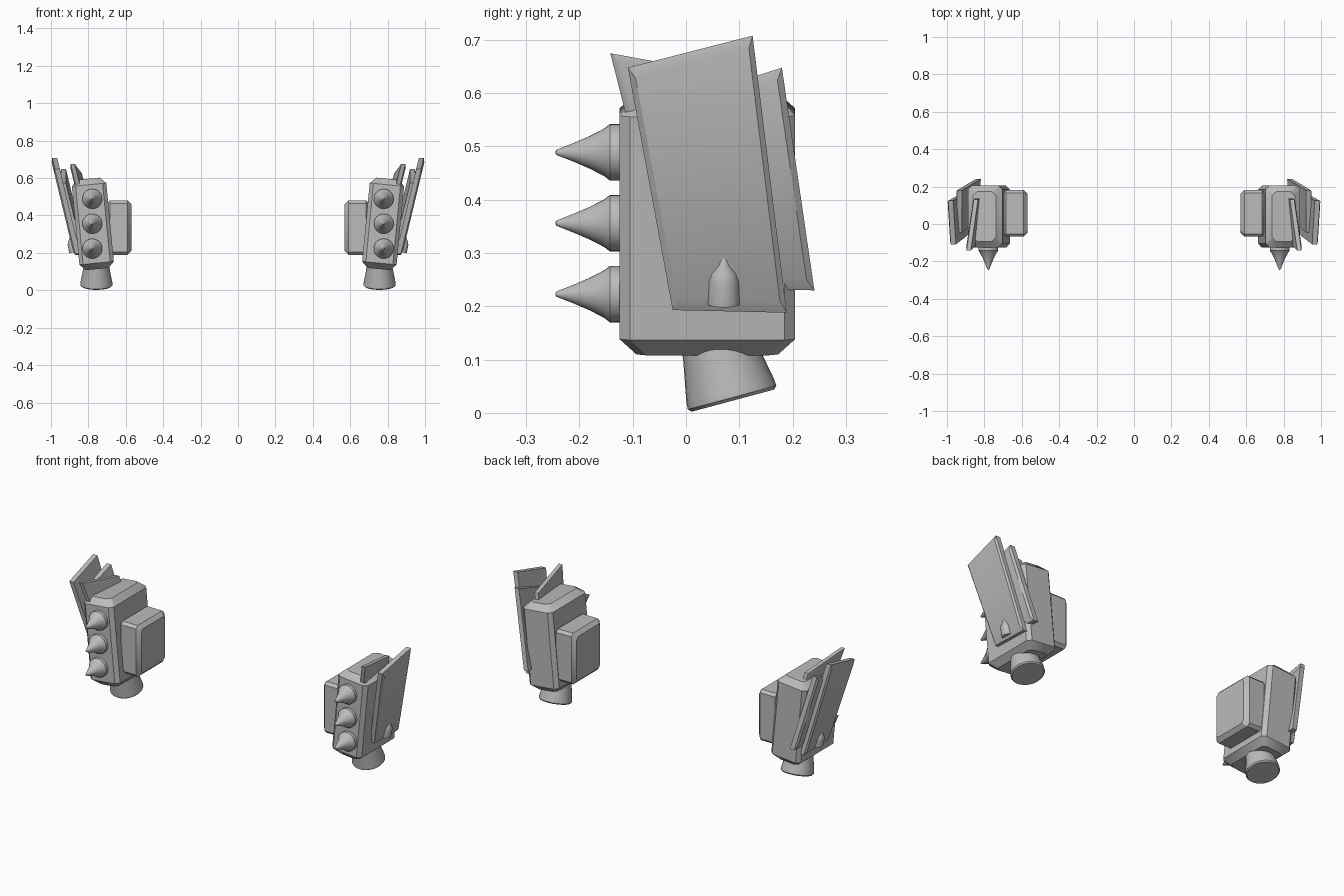
import bpy, bmesh, math
from mathutils import Matrix, Vector

cube = bpy.data.objects.get("Cube")
if cube:
    bpy.data.objects.remove(cube, do_unlink=True)

metal = bpy.data.materials.new("grey_metal")
metal.use_nodes = True
GREY = (0.5, 0.5, 0.5, 1)
metal.diffuse_color = GREY
metal.node_tree.nodes["Principled BSDF"].inputs["Base Color"].default_value = GREY


def finish(name, bm, side, matrix=Matrix(), angle=30):
    """Place the mesh, reflect it for the right-hand side and shade it."""
    bm.transform(Matrix.Diagonal((side, 1, 1, 1)) @ matrix)
    bmesh.ops.recalc_face_normals(bm, faces=bm.faces)
    mesh = bpy.data.meshes.new(name)
    bm.to_mesh(mesh)
    bm.free()
    mesh.materials.append(metal)
    obj = bpy.data.objects.new(name, mesh)
    bpy.context.collection.objects.link(obj)
    bpy.ops.object.select_all(action="DESELECT")
    obj.select_set(True)
    bpy.context.view_layer.objects.active = obj
    bpy.ops.object.shade_smooth_by_angle(angle=math.radians(angle))


def skin(rings):
    """Join equal rings of points into a closed solid."""
    bm = bmesh.new()
    loops = [[bm.verts.new(p) for p in ring] for ring in rings]
    for a, b in zip(loops, loops[1:]):
        for i in range(len(a)):
            j = (i + 1) % len(a)
            bm.faces.new((a[i], a[j], b[j], b[i]))
    bm.faces.new(loops[0][::-1])
    bm.faces.new(loops[-1])
    return bm


def chamfered_box(size, corner, cap):
    """Box with cut vertical corners and sloping borders at both ends."""
    x, y, z = (s / 2 for s in size)

    def ring(inset, height):
        a, b = x - inset, y - inset
        pts = []
        for sx, sy in ((1, 1), (-1, 1), (-1, -1), (1, -1)):
            pair = [(sx * a, sy * (b - corner), height),
                    (sx * (a - corner), sy * b, height)]
            pts += pair if sx * sy > 0 else pair[::-1]
        return pts
    return skin([ring(cap, -z), ring(0, cap - z), ring(0, z - cap), ring(cap, z)])


def lathe(profile, count=32):
    """Turn (radius, height) points around z."""
    turn = [math.tau * i / count for i in range(count)]
    return skin([[(r * math.cos(t), r * math.sin(t), h) for t in turn]
                 for r, h in profile])


def plate(outline, base, lean, yaw, thick=0.035, inset=0.025, edge=0.008):
    """Leaning plate from a (y, z) outline, with a bevelled outer face."""
    mid = sum((Vector(p) for p in outline), Vector((0, 0))) / len(outline)

    def ring(depth, shrink):
        pts = []
        for p in outline:
            q = Vector(p)
            q += (mid - q).normalized() * shrink
            pts.append((base + lean * q.y + yaw * q.x - depth, q.x, q.y))
        return pts
    return skin([ring(thick, 0), ring(edge, 0), ring(0, inset)])


def place(x, y, z, angle=0, axis="Y"):
    return Matrix.Translation((x, y, z)) @ Matrix.Rotation(math.radians(angle), 4, axis)


SPIKE = [(0.053, -0.02), (0.053, 0.018), (0.045, 0.028), (0.031, 0.055),
         (0.018, 0.085), (0.005, 0.118), (0.002, 0.12)]
NOZZLE = [(0.08, 0), (0.086, 0.006), (0.085, 0.02), (0.07, 0.1), (0.068, 0.14)]
STUD = [(0.031, 0), (0.029, 0.045), (0.024, 0.06), (0.013, 0.075),
        (0.009, 0.09), (0.002, 0.102)]

for side, label in ((1, "left"), (-1, "right")):
    # Main casing and the block on its inner side
    finish(label + "_casing", chamfered_box((0.185, 0.33, 0.485), 0.02, 0.032),
           side, place(0.776, 0.04, 0.355, 5.5))
    finish(label + "_inner_block", chamfered_box((0.29, 0.25, 0.135), 0.015, 0.02),
           side, place(0.638, 0.057, 0.335, 90))

    # Row of front spikes
    for i in range(3):
        finish(f"{label}_spike_{i + 1}", lathe(SPIKE), side,
               place(0.779, -0.125, 0.223 + 0.133 * i, 90, "X"))

    # Flared nozzle underneath
    finish(label + "_nozzle", lathe(NOZZLE), side, place(0.757, 0.088, 0.023, 15, "X"), 40)

    # Overlapping outer plates
    finish(label + "_large_plate",
           plate([(-0.109, 0.648), (-0.025, 0.193), (0.189, 0.188), (0.125, 0.708)],
                 0.832, 0.24, 0.0), side)
    finish(label + "_rear_plate",
           plate([(-0.045, 0.575), (0.02, 0.235), (0.241, 0.23), (0.18, 0.648)],
                 0.82, 0.23, -0.08), side)
    finish(label + "_front_plate",
           plate([(-0.142, 0.675), (-0.06, 0.35), (0.19, 0.35), (0.13, 0.625)],
                 0.74, 0.22, -0.1, 0.03), side)

    # Small stud at the foot of the large plate
    finish(label + "_stud", lathe(STUD, 20), side, place(0.872, 0.071, 0.205, 13.5))
